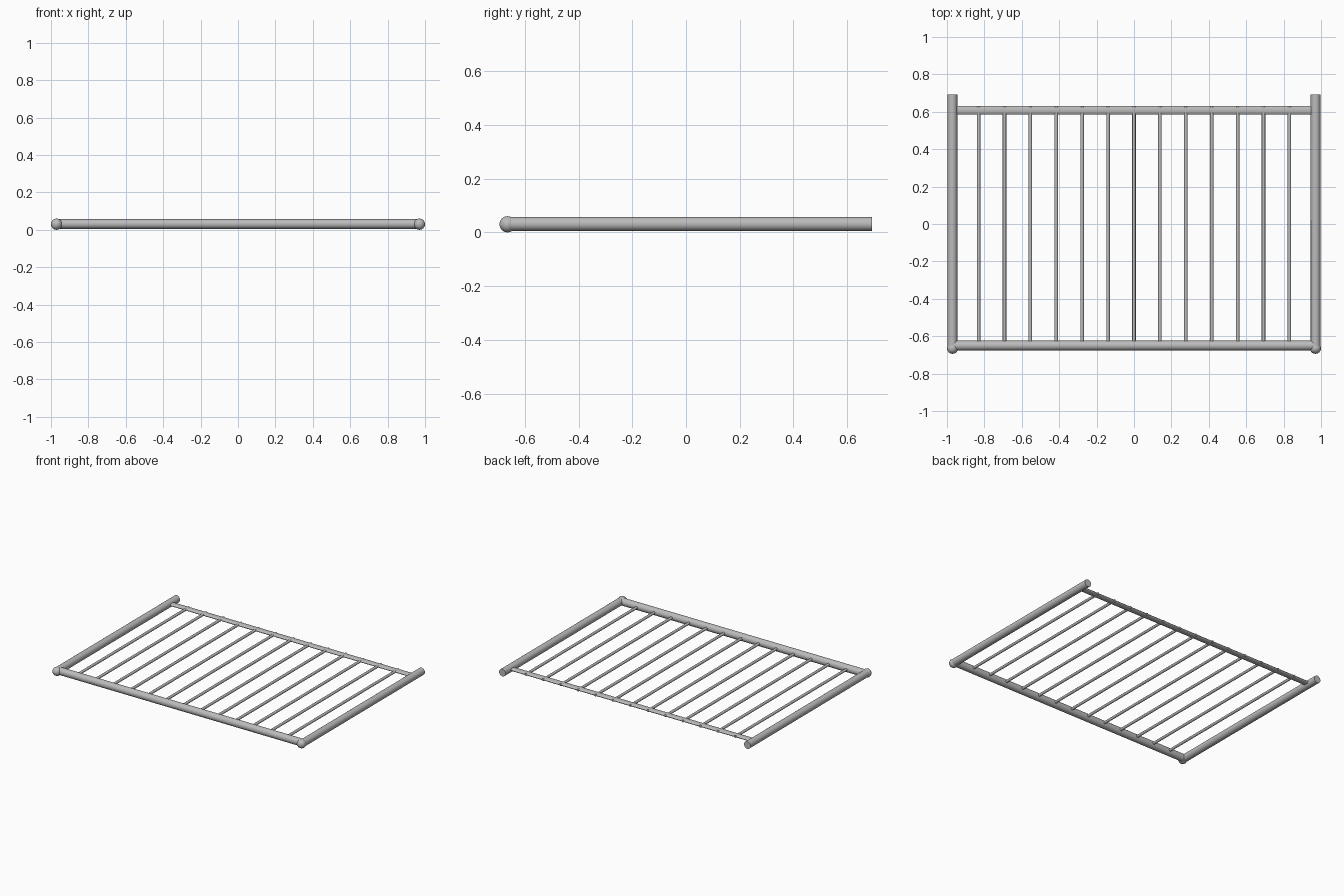
import bpy, math

if "Cube" in bpy.data.objects:
    bpy.data.objects.remove(bpy.data.objects["Cube"])

steel = bpy.data.materials.new("steel_grey")
steel.diffuse_color = (0.5, 0.5, 0.5, 1)
steel.use_nodes = True
steel.node_tree.nodes["Principled BSDF"].inputs["Base Color"].default_value = steel.diffuse_color

Z = 0.031          # centre height of the whole frame


def finish(name):
    ob = bpy.context.object
    ob.name = name
    ob.data.materials.append(steel)
    bpy.ops.object.transform_apply(location=False, rotation=True, scale=True)
    bpy.ops.object.shade_smooth_by_angle(angle=math.radians(40))
    return ob


def tube(name, axis, loc, length, radius, sides=24, flat=1.0):
    """Capped tube along x or y; flat squashes its height."""
    rot = (0, math.pi / 2, 0) if axis == "x" else (math.pi / 2, 0, 0)
    bpy.ops.mesh.primitive_cylinder_add(vertices=sides, radius=radius, depth=length,
                                        location=loc, rotation=rot)
    ob = bpy.context.object
    bpy.ops.object.transform_apply(location=False, rotation=True, scale=False)
    ob.scale = (1, 1, flat)
    return finish(name)


# Front rail, running between the corner knobs
tube("front_rail", "x", (0, -0.65, Z), 1.95, 0.026)

# Thin flattened back rail between the side rails
tube("back_rail", "x", (0, 0.608, Z), 1.90, 0.0235, flat=0.42)

# Side rails with rounded knobs at the front corners
for side, s in (("left", -1), ("right", 1)):
    tube(side + "_rail", "y", (s * 0.971, 0.0205, Z), 1.345, 0.026)
    bpy.ops.mesh.primitive_uv_sphere_add(segments=24, ring_count=16, radius=0.030,
                                         location=(s * 0.970, -0.664, 0.030))
    finish(side + "_corner_knob")

# Thirteen thin bars from the front rail to the outer edge of the back rail
for i in range(13):
    x = (i - 6) * 0.1385
    tube(f"bar_{i + 1}", "y", (x, -0.005, Z), 1.27, 0.0095, sides=12)
